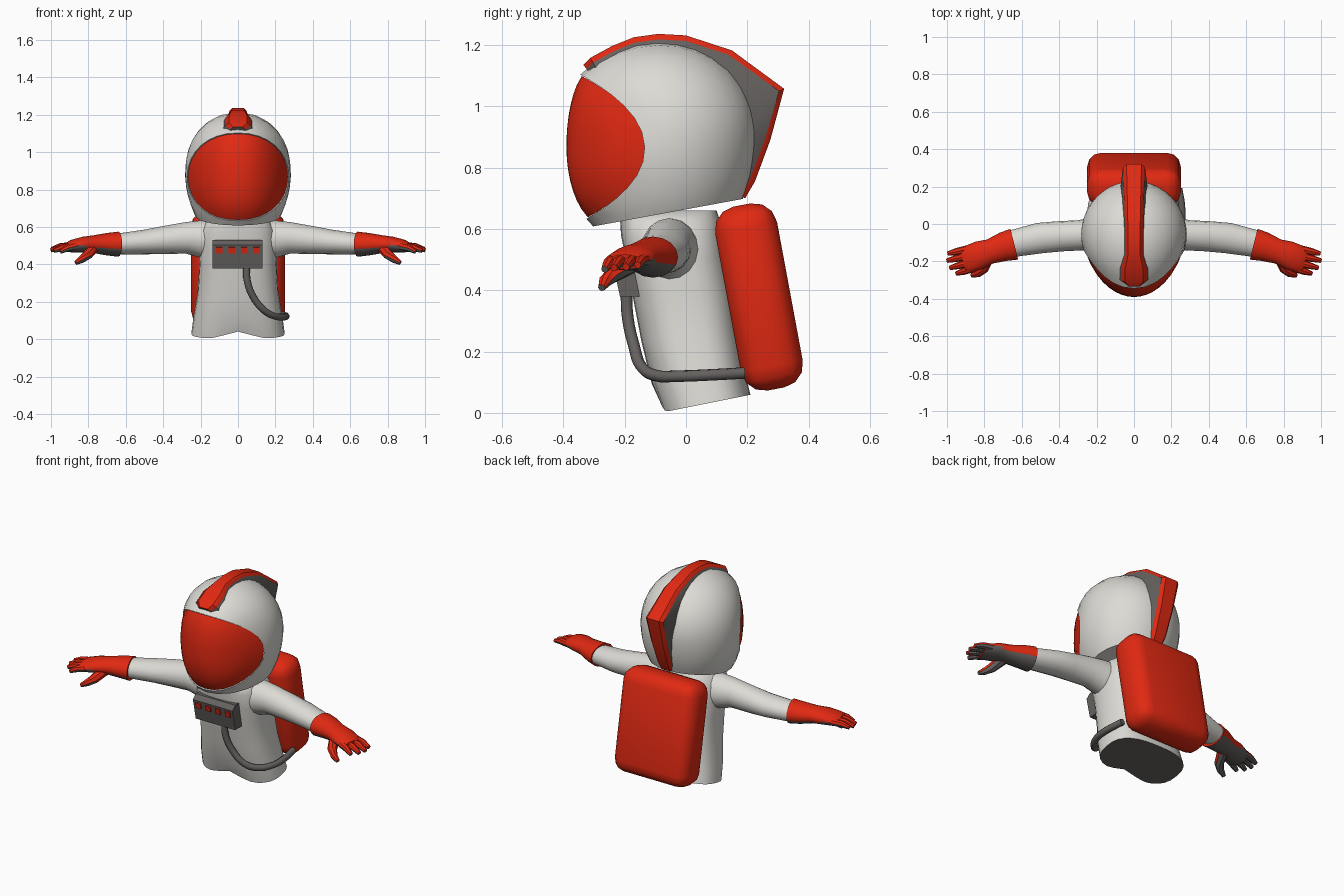
import bpy, bmesh, math
from mathutils import Vector, Matrix

if "Cube" in bpy.data.objects:
    bpy.data.objects.remove(bpy.data.objects["Cube"])

def material(name, rgb):
    m = bpy.data.materials.new(name)
    m.diffuse_color = (*rgb, 1)
    m.use_nodes = True
    m.node_tree.nodes["Principled BSDF"].inputs["Base Color"].default_value = m.diffuse_color
    return m

WHITE = material("suit_white", (0.72, 0.71, 0.67))
RED = material("signal_red", (0.75, 0.022, 0.006))
GREY = material("rubber_grey", (0.13, 0.12, 0.115))

def finish(name, bm, mats, rule=None, angle=40, mirror=False):
    """Turn a bmesh into a shaded object, colouring faces by rule."""
    bmesh.ops.recalc_face_normals(bm, faces=bm.faces)
    bm.normal_update()
    if rule:
        for f in bm.faces:
            f.material_index = rule(f)
    me = bpy.data.meshes.new(name)
    bm.to_mesh(me)
    bm.free()
    ob = bpy.data.objects.new(name, me)
    bpy.context.collection.objects.link(ob)
    for m in mats:
        me.materials.append(m)
    bpy.ops.object.select_all(action='DESELECT')
    ob.select_set(True)
    bpy.context.view_layer.objects.active = ob
    bpy.ops.object.shade_smooth_by_angle(angle=math.radians(angle))
    if mirror:
        ob.modifiers.new("mirror", 'MIRROR')
    return ob

def loft(bm, rings, cap_start=True, cap_end=True):
    """Skin closed rings of equal length."""
    vs = [[bm.verts.new(p) for p in r] for r in rings]
    n = len(vs[0])
    for a, b in zip(vs, vs[1:]):
        for i in range(n):
            j = (i + 1) % n
            bm.faces.new((a[i], a[j], b[j], b[i]))
    if cap_start:
        bm.faces.new(vs[0])
    if cap_end:
        bm.faces.new(vs[-1])
    return vs

def turn(n):
    return [2 * math.pi * i / n for i in range(n)]

def sgnpow(v, p):
    return math.copysign(abs(v) ** p, v)

def tube_rings(path, radii, n=8):
    """Round rings along a path."""
    pts = [Vector(p) for p in path]
    rings = []
    for i, p in enumerate(pts):
        d = (pts[min(i + 1, len(pts) - 1)] - pts[max(i - 1, 0)]).normalized()
        up = Vector((0, 0, 1)) if abs(d.z) < 0.9 else Vector((0, 1, 0))
        a = d.cross(up).normalized()
        b = a.cross(d)
        rings.append([p + radii[i] * (a * math.cos(t) + b * math.sin(t)) for t in turn(n)])
    return rings

# torso: leaning stack of soft oval sections with an arched hem
bm = bmesh.new()
rings = []
for k, (z, w, yf, yb) in enumerate([
        (.03, .25, -.08, .21), (.12, .238, -.112, .19), (.25, .216, -.145, .17),
        (.4, .207, -.175, .15), (.5, .21, -.195, .13), (.58, .20, -.212, .12),
        (.63, .17, -.215, .11), (.66, .12, -.17, .10)]):
    yc, ry, ring = (yf + yb) / 2, (yb - yf) / 2, []
    for t in turn(28):
        x, dy = w * sgnpow(math.cos(t), .75), ry * sgnpow(math.sin(t), .75)
        dz = dy * .2 * max(0, 1 - k / 5)
        if k == 0 and dy < 0:
            dz += .04 * max(0, 1 - abs(x) / .15)
        ring.append((x, yc + dy, z + dz))
    rings.append(ring)
loft(bm, rings)
finish("torso", bm, [WHITE, GREY],
       lambda f: int(f.normal.z < -.6 and f.calc_center_median().z < .1))

def limb_rings(sections, n=16):
    """Oval rings along x, slanted to follow the arm."""
    return [[(x + .25 * ry * math.cos(t), y + ry * math.cos(t), z + rz * math.sin(t))
             for t in turn(n)] for x, y, z, ry, rz in sections]

# sleeves
bm = bmesh.new()
loft(bm, limb_rings([(.10, -.05, .525, .10, .11), (.2, -.055, .535, .09, .10),
                     (.28, -.06, .542, .08, .084), (.4, -.066, .53, .08, .075),
                     (.5, -.075, .52, .08, .066), (.65, -.105, .508, .07, .056)]))
finish("sleeve", bm, [WHITE], mirror=True)

# gloves: cuff and hand, four fingers, thumb; palm side grey
palm = lambda f: int(f.normal.z < -.35)
bm = bmesh.new()
loft(bm, limb_rings([(.64, -.108, .508, .082, .067), (.70, -.122, .508, .075, .06),
                     (.77, -.147, .508, .064, .048), (.83, -.168, .506, .073, .042),
                     (.89, -.19, .498, .071, .034), (.915, -.2, .492, .06, .024)]))
for d, (tx, ty, tz) in zip((.052, .018, -.018, -.052),
                           ((.995, -.158, .482), (1.0, -.196, .476),
                            (.985, -.235, .473), (.95, -.265, .468))):
    base = Vector((.88 + .25 * d, -.187 + d, .498))
    tip = Vector((tx, ty, tz))
    mid = base.lerp(tip, .55) + Vector((0, 0, .006))
    loft(bm, tube_rings([base, mid, tip], [.021, .019, .012], 8))
loft(bm, tube_rings([(.78, -.18, .485), (.805, -.24, .45), (.835, -.265, .428),
                     (.868, -.275, .408)], [.032, .027, .021, .012], 8))
finish("glove", bm, [RED, GREY], palm, mirror=True)

# helmet shell: sweeps from the curved face opening to the back
def rim(t, f=1.0):
    c = math.cos(t)
    return Vector((.272 * f * sgnpow(math.sin(t), .92), -.135 - .2 * c * c - .01 * c,
                   .868 + .235 * f * sgnpow(c, .96)))

N = 32
C = Vector((0, -.06, .91))
back = Vector((0, 1, 0))
bm = bmesh.new()
rings = [[rim(t, .93) + Vector((0, .04, 0)) for t in turn(N)]]
STEPS = 12
for k in range(STEPS):
    u, ring = k / STEPS, []
    for t in turn(N):
        p = rim(t) - C
        rz = .29 if p.z > 0 else .40
        d = Vector((p.x / .285, p.y / .29, p.z / rz))
        s = 1 + (d.length - 1) * (1 - u) ** 3
        d = d.normalized().slerp(back, u) * s
        ring.append(C + Vector((d.x * .285, d.y * .29, d.z * rz)))
    rings.append(ring)
loft(bm, rings, cap_start=False)
cut = bmesh.ops.bisect_plane(bm, geom=bm.verts[:] + bm.edges[:] + bm.faces[:],
                             plane_co=(0, -.32, .605), plane_no=(0, .18, -.98),
                             clear_outer=True)
edges = [e for e in cut['geom_cut'] if isinstance(e, bmesh.types.BMEdge)]
bmesh.ops.triangle_fill(bm, edges=edges, use_beauty=True)
finish("helmet_shell", bm, [WHITE])

# visor: bulging shield inside the opening
bm = bmesh.new()
rings = []
for k in range(8, 0, -1):
    f = k / 8
    g = (1 - math.sqrt(1 - .81 * f * f)) / (1 - math.sqrt(.19))
    ring = []
    for t in turn(N):
        p = rim(t, .98 * f)
        p.y = -.39 + (p.y + .005 + .39) * g
        ring.append(p)
    rings.append(ring)
loft(bm, rings, cap_start=False)
finish("visor", bm, [RED])

# crest: grey base with a red cap running over the helmet
bm = bmesh.new()
rings = []
for yo, zo, yi, zi, w in [
        (-.335, 1.135, -.30, 1.09, .036), (-.312, 1.158, -.28, 1.10, .066),
        (-.24, 1.197, -.22, 1.12, .066), (-.17, 1.225, -.16, 1.14, .046),
        (-.09, 1.236, -.08, 1.15, .045), (0, 1.231, 0, 1.15, .046),
        (.15, 1.182, .08, 1.10, .05), (.32, 1.057, .15, .98, .056),
        (.275, .89, .17, .89, .052), (.225, .755, .16, .77, .046),
        (.193, .70, .14, .72, .04)]:
    o, i = Vector((0, yo, zo)), Vector((0, yi, zi))
    m = o + (i - o).normalized() * .018
    ring = [p + Vector((x, 0, 0)) for p, x in
            ((i, -w * 1.4), (m, -w * 1.05), (o, -w * .72),
             (o, w * .72), (m, w * 1.05), (i, w * 1.4))]
    rings.append(ring)
vs = loft(bm, rings)
red_pairs = {v for r in vs for v in r[1:5]}
finish("crest", bm, [GREY, RED], lambda f: int(all(v in red_pairs for v in f.verts)), 30)

# backpack: tilted rounded box
bm = bmesh.new()
bmesh.ops.create_cube(bm, size=1, matrix=Matrix.Translation((0, .238, .378))
                      @ Matrix.Rotation(math.radians(10.5), 4, 'X')
                      @ Matrix.Diagonal((.50, .205, .61, 1)))
bmesh.ops.bevel(bm, geom=bm.edges[:], offset=.075, segments=3, profile=.5,
                affect='EDGES', clamp_overlap=True)
finish("backpack", bm, [RED], angle=60)

# chest panel: wedge box
bm = bmesh.new()
prof = [(-.215, .378), (-.243, .505), (-.215, .53), (-.14, .53), (-.14, .38)]
loft(bm, [[(x, y, z) for y, z in prof] for x in (-.135, .132)])
finish("chest_panel", bm, [GREY], angle=20)

# panel buttons
bm = bmesh.new()
for x in (-.1, -.034, .032, .098):
    bmesh.ops.create_cube(bm, size=1, matrix=Matrix.Translation((x, -.238, .475))
                          @ Matrix.Rotation(math.radians(12.4), 4, 'X')
                          @ Matrix.Diagonal((.034, .009, .034, 1)))
finish("panel_buttons", bm, [RED], angle=20)

# hose from the panel round to the backpack
cu = bpy.data.curves.new("hose_path", 'CURVE')
cu.dimensions = '3D'
path = [(.045, -.195, .40), (.05, -.19, .31), (.085, -.17, .22), (.145, -.145, .15),
        (.2, -.1, .122), (.248, -.02, .12), (.256, .08, .124), (.24, .19, .13)]
sp = cu.splines.new('BEZIER')
sp.bezier_points.add(len(path) - 1)
for bp, p in zip(sp.bezier_points, path):
    bp.co = p
    bp.handle_left_type = bp.handle_right_type = 'AUTO'
sp.resolution_u = 4
cu.bevel_depth = .019
cu.bevel_resolution = 2
cu.use_fill_caps = True
cu.materials.append(GREY)
bpy.context.collection.objects.link(bpy.data.objects.new("hose", cu))
